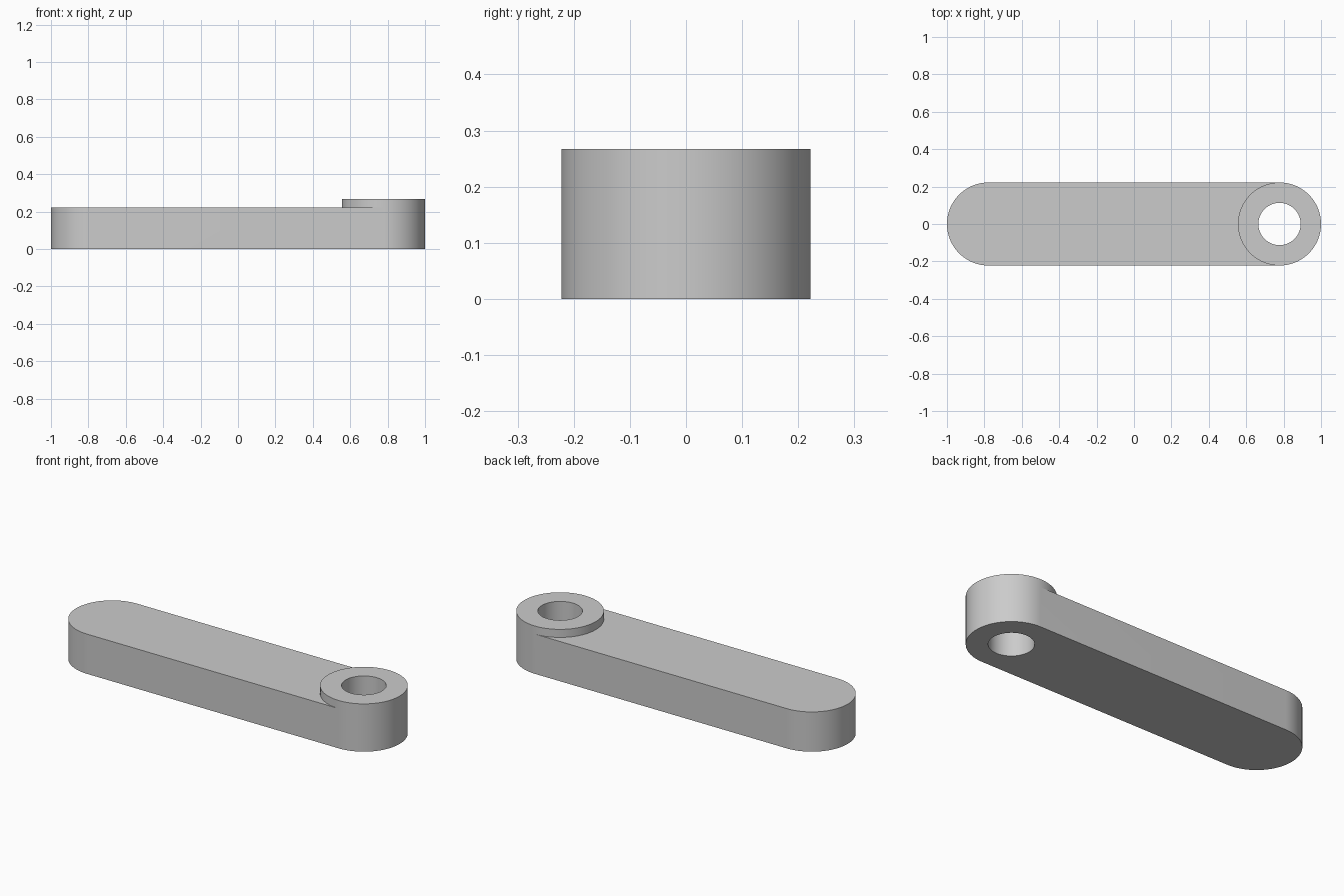
import bpy
import bmesh
from math import sin, cos, pi, radians

cube = bpy.data.objects.get("Cube")
if cube:
    bpy.data.objects.remove(cube)

RADIUS = 0.222      # rounded ends and boss
HOLE = 0.113        # through hole
END = 1 - RADIUS    # centre of each rounded end
ARM_TOP = 0.222
BOSS_TOP = 0.267
N = 96              # sides of a full circle
Q = N // 4

grey = bpy.data.materials.new("plain grey")
grey.use_nodes = True
colour = (0.6, 0.6, 0.6, 1)
grey.diffuse_color = colour
grey.node_tree.nodes["Principled BSDF"].inputs["Base Color"].default_value = colour

bm = bmesh.new()


def circle(cx, r, z, first=0, last=N - 1):
    """Vertices on an arc, from step first to step last."""
    return [bm.verts.new((cx + r * cos(2 * pi * i / N), r * sin(2 * pi * i / N), z))
            for i in range(first, last + 1)]


def strip(a, b, closed=True):
    """Quads between two matching rows of vertices."""
    for i in range(len(a) if closed else len(a) - 1):
        j = (i + 1) % len(a)
        bm.faces.new((a[i], a[j], b[j], b[i]))


# Rows of vertices at the base, arm top and boss top
boss_base, boss_mid, boss_top = [circle(END, RADIUS, z) for z in (0, ARM_TOP, BOSS_TOP)]
hole_base, hole_top = [circle(END, HOLE, z) for z in (0, BOSS_TOP)]
cap_base, cap_top = [circle(-END, RADIUS, z, Q, 3 * Q) for z in (0, ARM_TOP)]


# Outline of the arm: far cap, then the outer half of the boss
def outline(cap, boss):
    return cap + boss[3 * Q:] + boss[:Q + 1]


# Side walls of the arm
strip(outline(cap_base, boss_base), outline(cap_top, boss_mid))

# Flat top and underside of the arm, up to the boss circle
for cap, boss in ((cap_base, boss_base), (cap_top, boss_mid)):
    bm.faces.new(cap + boss[Q:3 * Q + 1][::-1])

# Raised boss wall, its rims and the hole through it
strip(boss_mid, boss_top)
strip(boss_top, hole_top)
strip(boss_base, hole_base)
strip(hole_base, hole_top)

bmesh.ops.recalc_face_normals(bm, faces=bm.faces)
mesh = bpy.data.meshes.new("lever_arm")
bm.to_mesh(mesh)
bm.free()
mesh.materials.append(grey)

arm = bpy.data.objects.new("lever_arm", mesh)
bpy.context.collection.objects.link(arm)
bpy.ops.object.select_all(action="DESELECT")
arm.select_set(True)
bpy.context.view_layer.objects.active = arm
bpy.ops.object.shade_smooth_by_angle(angle=radians(30))
